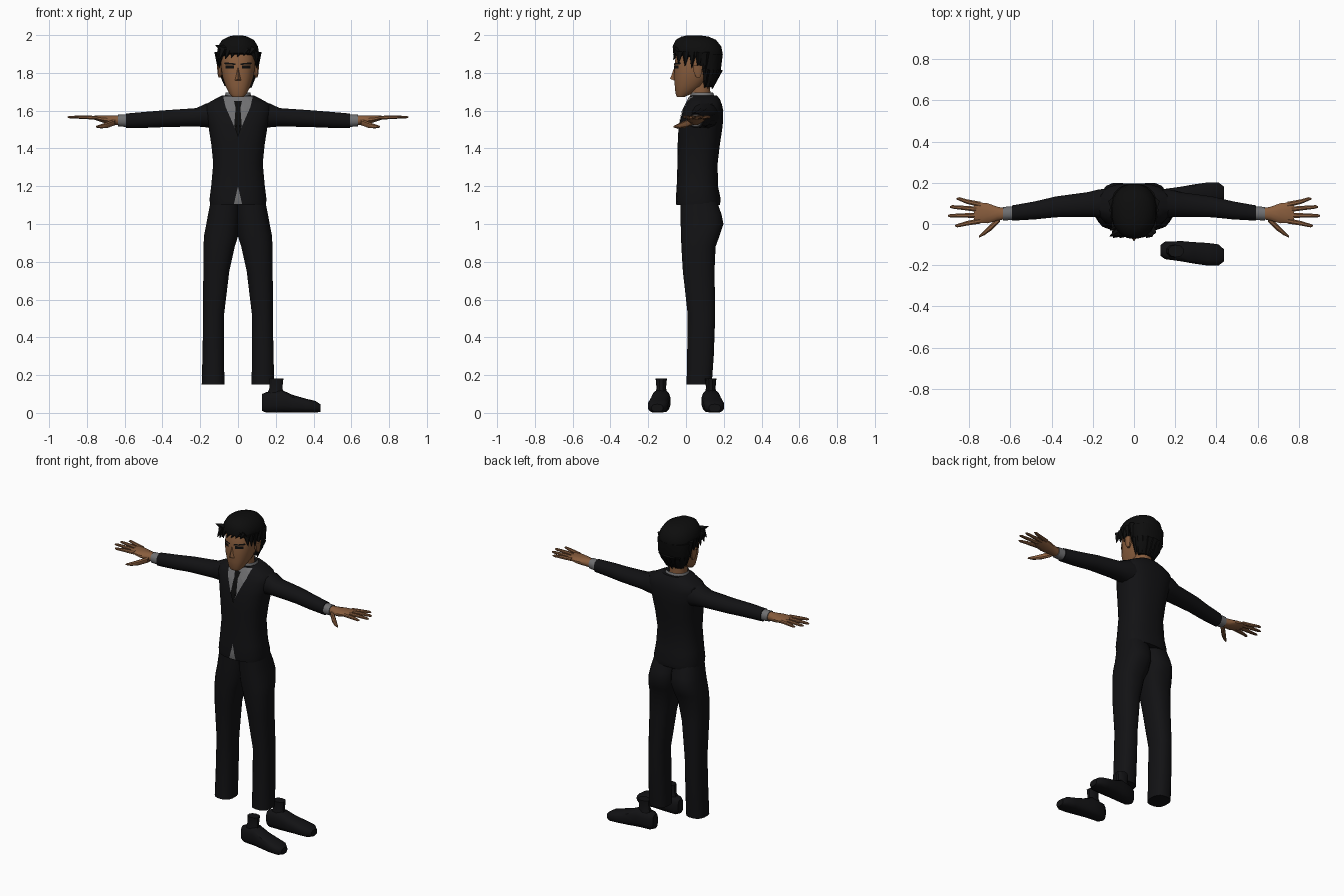
import bpy, bmesh, math, random
from mathutils import Vector
from mathutils.bvhtree import BVHTree

random.seed(4)
if "Cube" in bpy.data.objects:
    bpy.data.objects.remove(bpy.data.objects["Cube"])


def material(name, r, g, b):
    m = bpy.data.materials.new(name)
    m.use_nodes = True
    m.diffuse_color = (r, g, b, 1)
    node = m.node_tree.nodes["Principled BSDF"]
    node.inputs["Base Color"].default_value = (r, g, b, 1)
    node.inputs["Roughness"].default_value = 0.9
    return m


SUIT = material("suit black", 0.006, 0.006, 0.007)
HAIR = material("hair black", 0.004, 0.004, 0.004)
SKIN = material("brown skin", 0.25, 0.11, 0.047)
SHIRT = material("shirt grey", 0.16, 0.16, 0.165)


def finish(name, bm, mat, smooth=True):
    bmesh.ops.recalc_face_normals(bm, faces=bm.faces)
    me = bpy.data.meshes.new(name)
    bm.to_mesh(me)
    bm.free()
    me.materials.append(mat)
    ob = bpy.data.objects.new(name, me)
    bpy.context.collection.objects.link(ob)
    if smooth:
        bpy.ops.object.select_all(action='DESELECT')
        ob.select_set(True)
        bpy.context.view_layer.objects.active = ob
        bpy.ops.object.shade_smooth_by_angle(angle=math.radians(35))
    return ob


def skin_rings(name, rings, mat, caps=True):
    bm = bmesh.new()
    loops = [[bm.verts.new(p) for p in ring] for ring in rings]
    n = len(loops[0])
    for a, b in zip(loops, loops[1:]):
        for i in range(n):
            j = (i + 1) % n
            bm.faces.new((a[i], a[j], b[j], b[i]))
    if caps:
        bm.faces.new(loops[0])
        bm.faces.new(loops[-1])
    return finish(name, bm, mat)


def oval(n, power):
    out = []
    for i in range(n):
        t = math.tau * (i + 0.5) / n
        c, s = math.cos(t), math.sin(t)
        out.append((math.copysign(abs(c) ** (2 / power), c),
                    math.copysign(abs(s) ** (2 / power), s)))
    return out


def upright(name, rings, mat, cx=0, n=16, power=2.3, caps=True):
    """Rings are (z, x offset, x radius, front y, back y)."""
    return skin_rings(name, [[(cx + x + rx * u, (f + b) / 2 + (b - f) / 2 * v, z)
                              for u, v in oval(n, power)]
                             for z, x, rx, f, b in rings], mat, caps)


def sideways(name, rings, mat, side=1, n=12, power=2.2):
    """Rings are (x, y, z, y radius, z radius)."""
    return skin_rings(name, [[(side * x, y + ry * u, z + rz * v)
                              for u, v in oval(n, power)]
                             for x, y, z, ry, rz in rings], mat)


def strand(bm, a, b, r):
    a, b = Vector(a), Vector(b)
    d = b - a
    mat = d.to_track_quat('Z', 'Y').to_matrix().to_4x4()
    mat.translation = (a + b) / 2
    bmesh.ops.create_cone(bm, cap_ends=True, segments=5, radius1=r, radius2=0.002,
                          depth=d.length, matrix=mat)


def patch(name, outline, mat, target, lift=0.004):
    """Thin plate draped over the front of another part."""
    bm = bmesh.new()
    bm.faces.new([bm.verts.new((x, -1, z)) for x, z in outline])
    bmesh.ops.triangulate(bm, faces=bm.faces)
    bmesh.ops.subdivide_edges(bm, edges=bm.edges, cuts=5, use_grid_fill=True)
    src = bmesh.new()
    src.from_mesh(target.data)
    tree = BVHTree.FromBMesh(src)
    src.free()
    for v in list(bm.verts):
        hit = tree.ray_cast(v.co, Vector((0, 1, 0)))[0]
        if hit:
            v.co.y = hit.y - lift
        else:
            bm.verts.remove(v)
    return finish(name, bm, mat, False)


# Jacket
jacket = upright("jacket", [
    (1.1, 0, .148, -.052, .18), (1.13, 0, .152, -.055, .185), (1.2, 0, .143, -.05, .17),
    (1.32, 0, .132, -.046, .168), (1.42, 0, .142, -.045, .18), (1.52, 0, .158, -.04, .195),
    (1.6, 0, .18, -.018, .198), (1.635, 0, .17, 0, .19), (1.66, 0, .125, .012, .18),
    (1.68, 0, .085, .022, .165)], SUIT, n=24, power=2.5)

# Shirt front, tie and the opening at the hem
for s, label in ((1, "left"), (-1, "right")):
    patch(label + "_shirt_front", [(0, 1.47), (s * .066, 1.62), (s * .078, 1.674), (0, 1.674)],
          SHIRT, jacket)
    patch(label + "_hem_opening", [(0, 1.2), (s * .022, 1.105), (0, 1.105)], SHIRT, jacket)
patch("tie", [(0, 1.46), (.02, 1.52), (.013, 1.61), (-.013, 1.61), (-.02, 1.52)],
      HAIR, jacket, .008)
patch("tie_knot", [(.012, 1.61), (.021, 1.65), (-.021, 1.65), (-.012, 1.61)],
      HAIR, jacket, .009)
upright("shirt_collar", [(1.645, 0, .082, .018, .16), (1.695, 0, .066, .026, .145)],
        SHIRT, caps=False)

# Neck
upright("neck", [(1.62, 0, .052, .03, .13), (1.76, 0, .05, .015, .13)], SKIN, n=12)

for s, label in ((1, "left_"), (-1, "right_")):
    # Trouser leg
    upright(label + "trouser_leg", [
        (.15, s * .132, .061, .002, .137), (.3, s * .131, .058, .005, .148),
        (.52, s * .129, .056, .008, .156), (.75, s * .115, .07, -.018, .152),
        (.88, s * .1, .084, -.026, .158), (.94, s * .089, .092, -.028, .18),
        (1.0, s * .08, .089, -.03, .2), (1.05, s * .073, .087, -.03, .19),
        (1.12, s * .068, .078, -.03, .165)], SUIT, n=16, power=2.5)
    # Sleeve, cuff and hand
    sideways(label + "sleeve", [
        (.1, .1, 1.575, .075, .075), (.17, .1, 1.575, .07, .065), (.22, .095, 1.565, .062, .05),
        (.38, .083, 1.558, .052, .046), (.48, .066, 1.552, .045, .044),
        (.592, .053, 1.546, .038, .04)], SUIT, s)
    sideways(label + "cuff", [(.57, .053, 1.546, .034, .035), (.635, .05, 1.548, .034, .032)],
             SHIRT, s)
    sideways(label + "palm", [
        (.62, .05, 1.548, .027, .027), (.66, .05, 1.55, .034, .025),
        (.71, .052, 1.555, .05, .02), (.755, .055, 1.562, .052, .012),
        (.775, .056, 1.564, .046, .008)], SKIN, s)
    fingers = {"index": (.015, .868, -.008), "middle": (.043, .902, .04),
               "ring": (.07, .893, .083), "little": (.095, .86, .122)}
    for f, (y0, x1, y1) in fingers.items():
        sideways(label + f + "_finger", [
            (.745, y0, 1.562, .014, .011), (.81, (y0 + y1) / 2, 1.565, .012, .01),
            (x1 - .012, y1, 1.566, .009, .007), (x1, y1, 1.566, .004, .003)], SKIN, s, n=8)
    sideways(label + "thumb", [
        (.65, .025, 1.54, .016, .018), (.69, -.012, 1.525, .019, .017),
        (.725, -.042, 1.517, .013, .012), (.752, -.062, 1.515, .005, .005)], SKIN, s, n=8)

# Loose pair of shoes, toes pointing to the model's left
for s, label in ((1, "back_"), (-1, "front_")):
    sideways(label + "shoe", [
        (.128, s * .128, .055, .026, .045), (.15, s * .128, .056, .043, .054),
        (.23, s * .132, .062, .05, .06), (.29, s * .14, .048, .053, .047),
        (.36, s * .147, .038, .056, .037), (.41, s * .15, .032, .052, .031),
        (.436, s * .152, .026, .03, .02)], SUIT, n=14, power=2.8)
    bpy.context.object.name = label + "shoe"
    mid = s * .131
    upright(label + "shoe_ankle", [
        (.08, 0, .055, mid - .04, mid + .04), (.13, 0, .036, mid - .025, mid + .025),
        (.182, .004, .038, mid - .03, mid + .03)], SUIT, cx=.2, n=10)

# Head
head = upright("head", [
    (1.672, 0, .03, -.048, -.008), (1.69, 0, .046, -.056, .03), (1.73, 0, .066, -.06, .09),
    (1.78, 0, .083, -.064, .13), (1.83, 0, .09, -.062, .155), (1.89, 0, .09, -.056, .16),
    (1.95, 0, .07, -.03, .14)], SKIN, n=20, power=2.4)
bm = bmesh.new()
nose = [bm.verts.new(p) for p in ((0, -.06, 1.835), (-.02, -.058, 1.758),
                                  (.02, -.058, 1.758), (0, -.084, 1.768))]
for tri in ((0, 1, 3), (0, 3, 2), (1, 2, 3), (0, 2, 1)):
    bm.faces.new([nose[i] for i in tri])
finish("nose", bm, SKIN, False)

for s, label in ((1, "left_"), (-1, "right_")):
    patch(label + "eyebrow", [(s * .014, 1.842), (s * .014, 1.85), (s * .07, 1.856),
                              (s * .074, 1.846)], HAIR, head)
    patch(label + "eye", [(s * .022, 1.822), (s * .022, 1.84), (s * .066, 1.84),
                          (s * .066, 1.824)], HAIR, head)
    upright(label + "ear", [(1.775, 0, .008, .055, .075), (1.8, 0, .014, .04, .085),
                            (1.84, 0, .016, .035, .09)], SKIN, cx=s * .096, n=8)

# Hair: crown, back and jagged tufts round the hairline
upright("hair_crown", [
    (1.885, 0, .108, -.03, .192), (1.905, 0, .112, -.07, .195), (1.94, 0, .107, -.072, .188),
    (1.975, 0, .085, -.055, .16), (1.992, 0, .05, -.025, .12), (1.999, 0, .02, .01, .07)],
    HAIR, n=20, power=2.2)
upright("hair_back", [
    (1.725, 0, .06, .09, .135), (1.77, 0, .085, .08, .165), (1.82, 0, .1, .06, .185),
    (1.9, 0, .11, .0, .195)], HAIR, n=18)
bm = bmesh.new()
for s in (-1, 1):
    for k in range(5):
        y = -.045 + .035 * k
        strand(bm, (s * (.088 + .004 * k), y + .01, 1.91),
               (s * .1, y + .005, 1.85 - .013 * k), .022)
for k in range(9):
    t = math.pi * (k + .5) / 9
    strand(bm, (.085 * math.cos(t), .1 + .075 * math.sin(t), 1.82),
           (.07 * math.cos(t), .09 + .05 * math.sin(t), 1.715 + random.uniform(0, .02)), .026)
for k in range(6):
    x = -.08 + .032 * k
    strand(bm, (x, -.045, 1.925), (x - .02, -.066, 1.868 + .006 * k), .02)
strand(bm, (-.06, -.03, 1.92), (-.118, -.06, 1.945), .028)
strand(bm, (-.07, -.01, 1.91), (-.115, -.03, 1.9), .028)
finish("hair_tufts", bm, HAIR, False)
